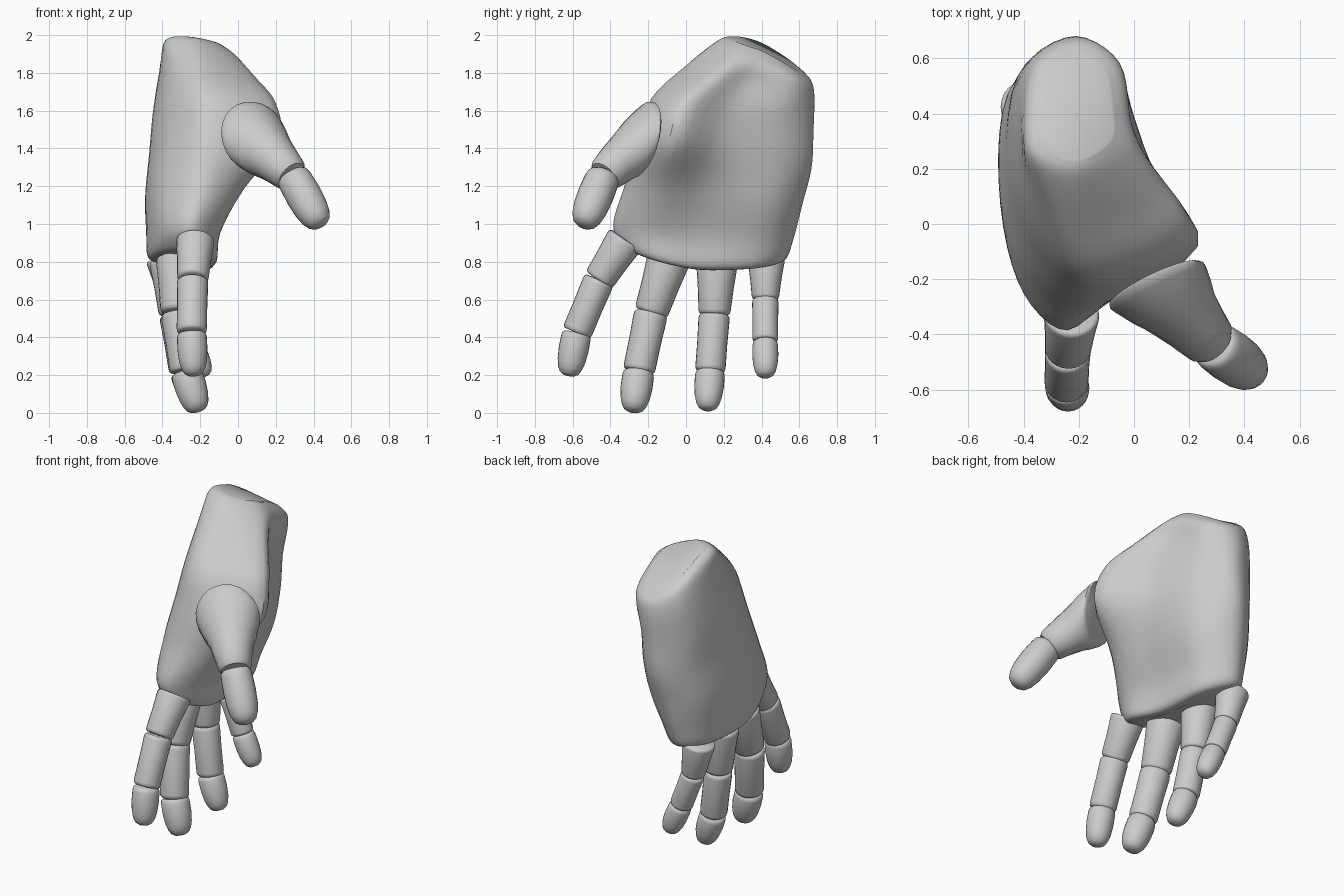
import bpy, bmesh, math
from mathutils import Vector

cube = bpy.data.objects.get("Cube")
if cube:
    bpy.data.objects.remove(cube)

grey = bpy.data.materials.new("light_grey")
grey.use_nodes = True
grey.diffuse_color = (0.6, 0.6, 0.6, 1)
grey.node_tree.nodes["Principled BSDF"].inputs["Base Color"].default_value = (0.6, 0.6, 0.6, 1)


def spline(points, steps, closed=False):
    """Sample a smooth curve that passes through the points."""
    n = len(points)
    pick = (lambda i: points[i % n]) if closed else (lambda i: points[max(0, min(n - 1, i))])
    out = []
    for i in range(n if closed else n - 1):
        a, b, c, d = (pick(i + k) for k in (-1, 0, 1, 2))
        for s in range(steps):
            t = s / steps
            out.append(0.5 * (2 * b + (c - a) * t + (2 * a - 5 * b + 4 * c - d) * t * t
                              + (3 * b - a - 3 * c + d) * t ** 3))
    if not closed:
        out.append(points[-1])
    return out


def loft(name, rings, angle=40):
    """Skin a stack of rings and cap both ends."""
    bm = bmesh.new()
    loops = [[bm.verts.new(p) for p in ring] for ring in rings]
    n = len(loops[0])
    for low, high in zip(loops, loops[1:]):
        for i in range(n):
            bm.faces.new((low[i], low[(i + 1) % n], high[(i + 1) % n], high[i]))
    bm.faces.new(loops[0])
    bm.faces.new(loops[-1])
    bmesh.ops.recalc_face_normals(bm, faces=bm.faces)
    mesh = bpy.data.meshes.new(name)
    bm.to_mesh(mesh)
    bm.free()
    mesh.materials.append(grey)
    obj = bpy.data.objects.new(name, mesh)
    bpy.context.collection.objects.link(obj)
    bpy.ops.object.select_all(action="DESELECT")
    obj.select_set(True)
    bpy.context.view_layer.objects.active = obj
    bpy.ops.object.shade_smooth_by_angle(angle=math.radians(angle))


def palm_ring(ya, za, yb, zb, sag, tilt, xs):
    """Slanted ring: thumb edge, palm side, little-finger edge, back of hand."""
    ts = (0, 0.18, 0.47, 0.84, 1, 0.84, 0.45, 0.14)
    return [Vector((x, ya + (yb - ya) * t,
                    za + (zb - za) * t - sag * math.sin(math.pi * t) - tilt * (x + 0.21)))
            for t, x in zip(ts, xs)]


# Palm, from the domed wrist cut down to the knuckles
sections = [
    palm_ring(0.23, 1.985, 0.62, 1.8, -0.035, 0.16, (-.21, -.09, -.08, -.11, -.2, -.31, -.34, -.32)),
    palm_ring(0.165, 1.965, 0.665, 1.755, -0.015, 0.19, (-.21, -.02, -.02, -.06, -.2, -.35, -.395, -.37)),
    palm_ring(0.0, 1.84, 0.68, 1.67, 0, 0.1, (-.19, .09, .0, -.05, -.21, -.39, -.42, -.35)),
    palm_ring(-.18, 1.67, 0.675, 1.5, 0, 0, (-.14, .2, .06, -.06, -.22, -.42, -.445, -.33)),
    palm_ring(-.26, 1.46, 0.665, 1.3, 0, 0, (-.13, .22, .06, -.06, -.24, -.43, -.465, -.35)),
    palm_ring(-.32, 1.22, 0.615, 1.1, 0, 0, (-.18, .03, -.02, -.07, -.27, -.46, -.485, -.39)),
    palm_ring(-.385, 1.0, 0.57, 0.92, 0.02, 0.05, (-.24, -.1, -.11, -.13, -.3, -.46, -.48, -.4)),
    palm_ring(-.335, 0.88, 0.53, 0.8, 0.05, 0.15, (-.24, -.12, -.13, -.17, -.32, -.45, -.475, -.39)),
    palm_ring(-.25, 0.84, 0.46, 0.775, 0.05, 0.15, (-.26, -.17, -.19, -.23, -.32, -.41, -.42, -.36)),
]
columns = [spline(list(c), 5) for c in zip(*[spline(s, 5, True) for s in sections])]
loft("palm", list(zip(*columns)))

# Profiles along a segment: position, share of the radius
KNUCKLE = ((0, .86), (.03, .97), (.08, 1), (.5, .98), (.92, 1), (.97, .97), (1, .86))
TIP = ((0, .8), (.04, .94), (.12, 1), (.4, 1.03), (.65, .98), (.82, .86), (.93, .68), (.985, .42), (1, .15))
THUMB_ROOT = ((0, .93), (.04, .99), (.1, 1), (.3, .98), (.5, .93), (.75, .95), (.94, 1), (1, .88))


def segment(name, start, end, r0, r1, profile, root=None):
    """Tapered bone between two joints; root is the facing of a slanted first ring."""
    a, b = Vector(start), Vector(end)
    axis = (b - a).normalized()
    facing = Vector(root).normalized() if root else axis
    rings = []
    for t, k in profile:
        normal = facing.lerp(axis, t).normalized()
        u = normal.cross(Vector((1, 0, 0))).normalized()
        v = normal.cross(u)
        r = (r0 + (r1 - r0) * t) * k
        rings.append([a.lerp(b, t) + (u * math.cos(i * math.tau / 24) + v * math.sin(i * math.tau / 24)) * r
                      for i in range(24)])
    loft(name, rings, 50)


# Fingers: joint positions from knuckle to tip, then radii at each joint
fingers = {
    "index": (((-.225, -.32, .92), (-.24, -.46, .705), (-.245, -.578, .425), (-.235, -.622, .195)),
              (.102, .083, .08, .073)),
    "middle": (((-.32, -.09, .82), (-.32, -.185, .53), (-.275, -.25, .22), (-.21, -.28, .005)),
               (.115, .09, .085, .077)),
    "ring": (((-.36, .165, .81), (-.335, .15, .52), (-.285, .128, .22), (-.21, .113, .015)),
             (.112, .083, .08, .07)),
    "little": (((-.39, .425, .82), (-.345, .42, .6), (-.26, .42, .38), (-.175, .42, .19)),
               (.1, .07, .068, .065)),
}
for finger, (joints, radii) in fingers.items():
    for i, part in enumerate(("base", "middle", "tip")):
        segment(f"{finger}_finger_{part}", joints[i], joints[i + 1], radii[i], radii[i + 1],
                TIP if part == "tip" else KNUCKLE)

# Thumb, rooted on the slanted face of the palm
segment("thumb_base", (.075, -.215, 1.47), (.285, -.435, 1.255), .195, .092, THUMB_ROOT, (.42, -.88, .2))
segment("thumb_tip", (.285, -.435, 1.26), (.44, -.545, .99), .092, .094, TIP)
